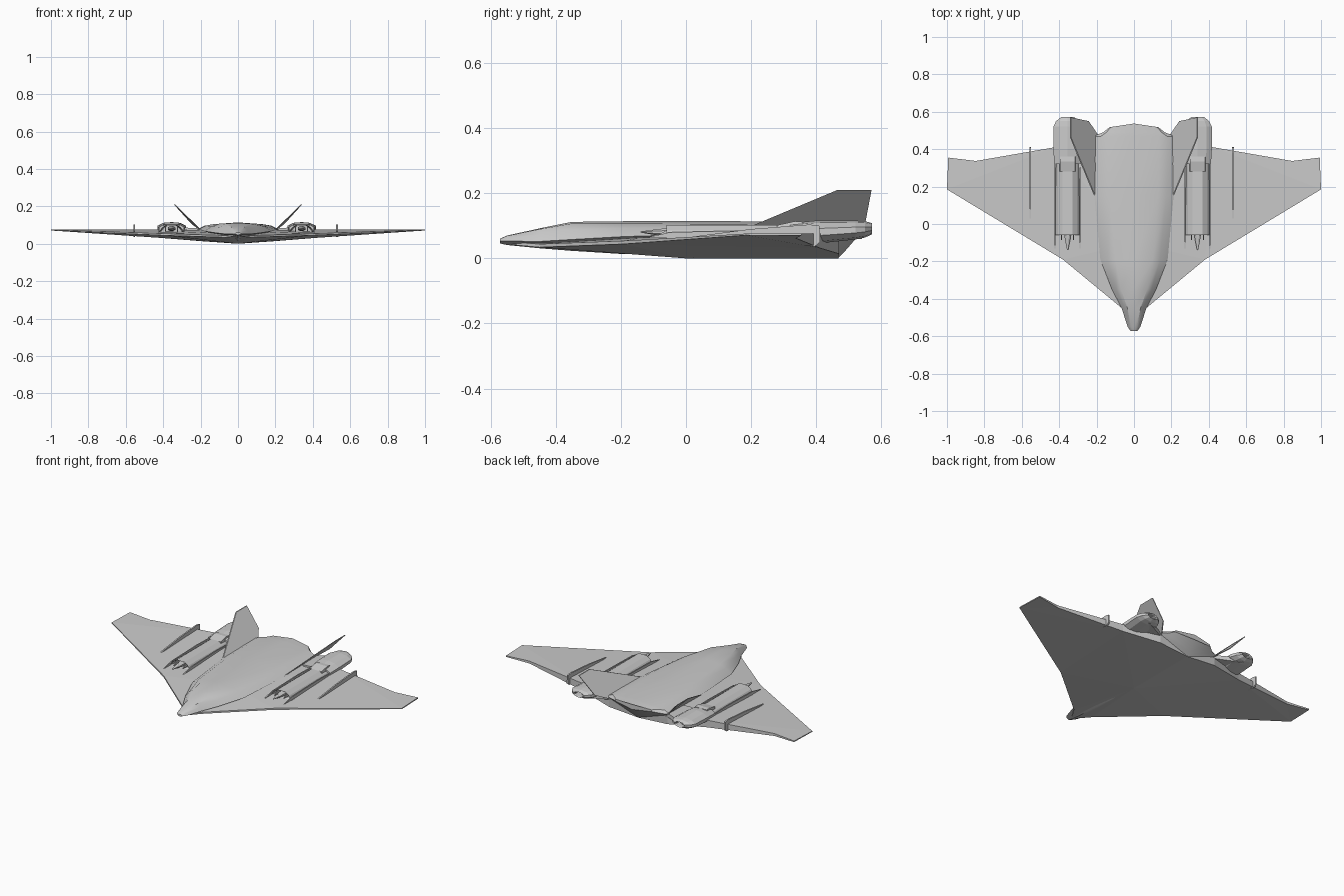
import bpy, bmesh, math

if "Cube" in bpy.data.objects:
    bpy.data.objects.remove(bpy.data.objects["Cube"])


def finish(name, bm, smooth=None):
    bmesh.ops.remove_doubles(bm, verts=bm.verts, dist=1e-5)
    bmesh.ops.recalc_face_normals(bm, faces=bm.faces)
    me = bpy.data.meshes.new(name)
    bm.to_mesh(me)
    bm.free()
    ob = bpy.data.objects.new(name, me)
    bpy.context.collection.objects.link(ob)
    if smooth:
        bpy.ops.object.select_all(action='DESELECT')
        ob.select_set(True)
        bpy.context.view_layer.objects.active = ob
        bpy.ops.object.shade_smooth_by_angle(angle=math.radians(smooth))
    return ob


def loft(name, rings, smooth=None):
    """Skin a list of equal-length point rings and cap both ends."""
    bm = bmesh.new()
    vs = [[bm.verts.new(p) for p in r] for r in rings]
    n = len(vs[0])
    for a, b in zip(vs, vs[1:]):
        for i in range(n):
            j = (i + 1) % n
            bm.faces.new((a[i], a[j], b[j], b[i]))
    bm.faces.new(vs[0])
    bm.faces.new(vs[-1])
    return finish(name, bm, smooth)


# Delta wing with a shallow V belly
top = {'N': (0, -.55, .05), 'A': (.065, -.45, .044), 'B': (.38, -.19, .054),
       'C': (1, .185, .076), 'D': (.993, .355, .077), 'E': (.845, .337, .077),
       'F': (.425, .41, .077), 'G': (.2, .47, .074), 'H': (0, .48, .075),
       'K': (0, -.1, .07)}
low = {'N': .043, 'A': .034, 'B': .044, 'C': .071, 'D': .070, 'E': .062,
       'F': .032, 'G': .014, 'H': .0, 'K': .0}
tris = ['NAK', 'ABK', 'BFK', 'BCF', 'CEF', 'CDE', 'KFG', 'KGH']
bm = bmesh.new()
for s in (1, -1):
    t = {k: bm.verts.new((s * x, y, z)) for k, (x, y, z) in top.items()}
    b = {}
    for k, (x, y, z) in top.items():
        yy = {'K': 0, 'H': .468}.get(k, y)
        b[k] = bm.verts.new((s * x, yy, low[k]))
    for f in tris:
        bm.faces.new([t[c] for c in f])
        bm.faces.new([b[c] for c in f])
    rim = 'NABCDEFGH'
    for p, q in zip(rim, rim[1:]):
        bm.faces.new((t[p], t[q], b[q], b[p]))
finish('delta_wing', bm)

# Blended fuselage: y, half width, deck half width, edge z, top z, bottom z
stations = [(-.572, .018, .008, .053, .06, .046),
            (-.55, .034, .016, .053, .07, .041),
            (-.45, .066, .035, .052, .092, .031),
            (-.35, .118, .07, .058, .112, .023),
            (-.19, .18, .10, .067, .114, .013),
            (.15, .212, .13, .077, .114, .01),
            (.468, .222, .135, .076, .113, .001),
            (.49, .165, .13, .08, .112, .024),
            (.537, .13, .115, .09, .11, .078)]
rings = []
for i, (y, w, d, ze, zt, zb) in enumerate(stations):
    half = [(d, zt - .07 * d), ((w + d) / 2, ze + .55 * (zt - ze)), (w, ze)]
    prof = [(0, zt)] + half + [(0, zb)] + [(-x, z) for x, z in reversed(half)]
    sweep = .15 if i == len(stations) - 1 else 0
    rings.append([(x, y - sweep * abs(x), z) for x, z in prof])
loft('fuselage', rings, 28)

# Engine cross-sections, relative to the engine axis
ARCH = [(-.07, .06), (-.052, .085), (-.027, .102), (.027, .102), (.052, .085), (.07, .06)]


def arch(cx, y, k=1, dz=0):
    return [(cx + x * k, y, .06 + (z - .06) * k + dz) for x, z in ARCH]


def oval(cx, y, w, z0, z1, n=10):
    return [(cx + w * math.cos(math.tau * (i + .5) / n), y,
             (z0 + z1) / 2 + (z1 - z0) / 2 * math.sin(math.tau * (i + .5) / n))
            for i in range(n)]


def plate(name, outline, x, thick):
    """Thin upright plate from a (y, z) outline."""
    return loft(name, [[(x + e, y, z) for y, z in outline]
                       for e in (-thick / 2, thick / 2)])


for s, side in ((1, 'right'), (-1, 'left')):
    cx = s * .3475 - .0075

    # Hollow intake and engine cowl
    loft(side + '_engine_cowl',
         [arch(cx, .06, .8, .004), arch(cx, -.05, .86, .004), arch(cx, -.06),
          arch(cx, .35)])
    # Intake spike with two little vanes
    loft(side + '_intake_spike',
         [oval(cx, -.14, .003, .079, .083, 8), oval(cx, -.09, .014, .07, .09, 8),
          oval(cx, -.04, .022, .066, .096, 8), oval(cx, .05, .022, .066, .096, 8)])
    for e in (-.032, .032):
        plate(side + '_intake_vane', [(-.085, .072), (-.05, .092), (.03, .092), (.03, .066)],
              cx + e, .005)
    # Side strakes along the cowl
    for e in (-.068, .066):
        plate(side + '_cowl_strake',
              [(-.13, .062), (-.05, .08), (.2, .086), (.4, .08), (.4, .06)], cx + e, .006)
    # Raised hatch ahead of the nozzle
    loft(side + '_cowl_hatch',
         [[(cx + w, y, z) for w, z in ((-.045, .08), (-.04, zt), (.04, zt), (.045, .08))]
          for y, zt in ((.28, .102), (.335, .114), (.36, .112))])
    # Faceted nozzle housing with a hollow exhaust
    loft(side + '_nozzle',
         [oval(cx, .32, .075, .045, .108), oval(cx, .4, .08, .045, .116),
          oval(cx, .52, .08, .058, .116), oval(cx, .55, .065, .064, .114),
          oval(cx, .572, .036, .074, .108), oval(cx, .565, .03, .078, .104),
          oval(cx, .48, .03, .078, .104)])
    # Housing between nozzle and fuselage, under the fin
    ix = s * .2
    loft(side + '_nozzle_fairing',
         [[(ix, y0, .06), (ix, y0, .082), (cx, y1, .09), (cx, y1, .06)]
          for y0, y1 in ((.33, .33), (.47, .54))])

    # Outward-canted tail fin
    fin = [(.21, .15, .078), (.34, .465, .21), (.34, .57, .21), (.245, .55, .105), (.19, .47, .065)]
    loft(side + '_tail_fin',
         [[(s * (x + e), y, z) for x, y, z in fin] for e in (-.003, .003)])

    # Wing fence that wraps the trailing edge
    plate(side + '_wing_fence',
          [(.03, .068), (.2, .09), (.38, .104), (.41, .1), (.412, .05), (.395, .036),
           (.3, .045)], s * .542 - .0125, .009)
